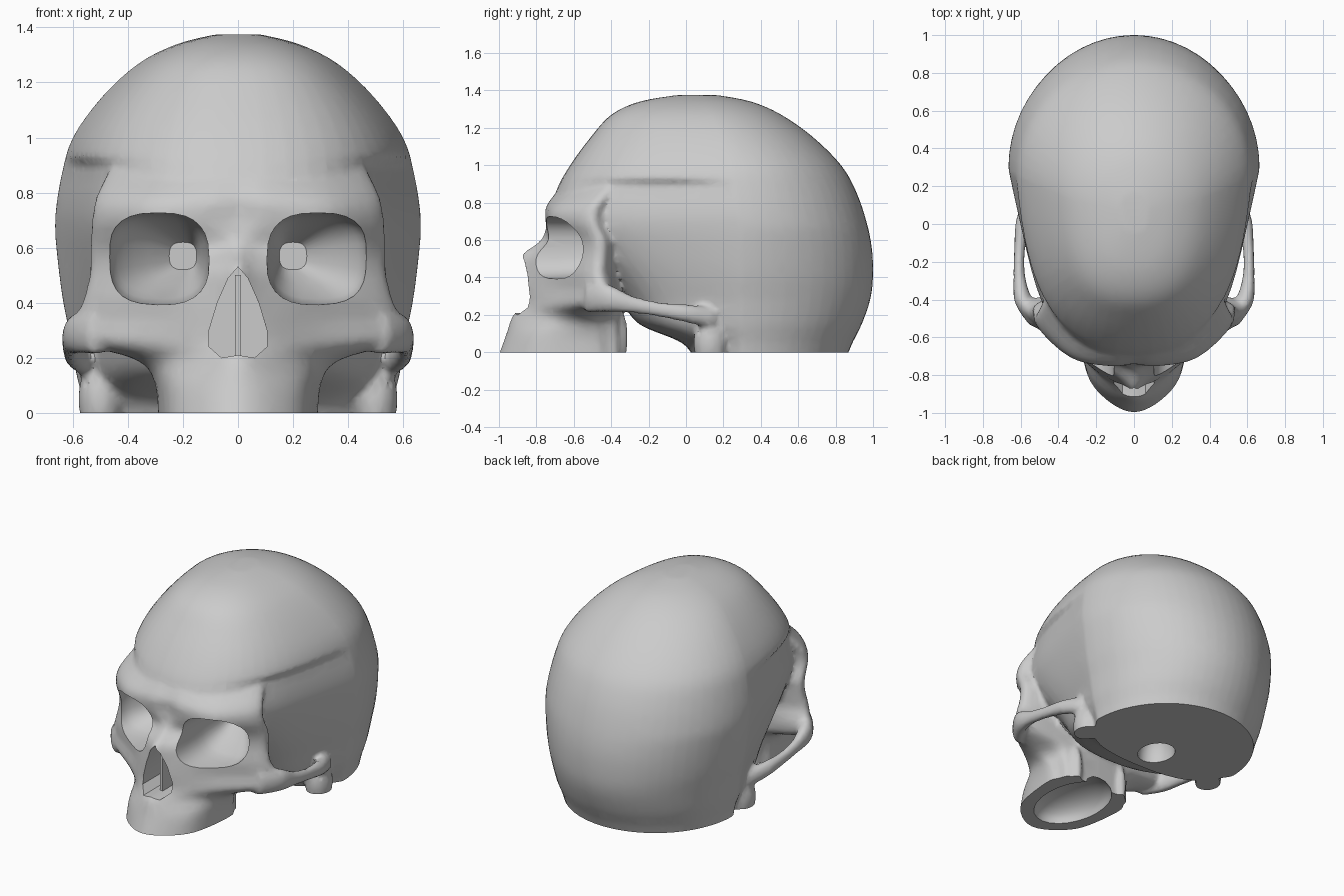
import bpy
import bmesh
from math import sin, cos, pi, copysign, radians
from mathutils import Matrix, Vector

cube = bpy.data.objects.get("Cube")
if cube:
    bpy.data.objects.remove(cube, do_unlink=True)


def curve(rows, steps, closed=False):
    """Smooth interpolation through rows of numbers."""
    n = len(rows)
    pick = (lambda i: rows[i % n]) if closed else (lambda i: rows[min(max(i, 0), n - 1)])
    out = []
    for i in range(n if closed else n - 1):
        a, b, c, d = (pick(i + k) for k in (-1, 0, 1, 2))
        for s in range(steps):
            t = s / steps
            out.append([q + t / 2 * (r - p + t * (2*p - 5*q + 4*r - w + t * (3*(q - r) + w - p)))
                        for p, q, r, w in zip(a, b, c, d)])
    if not closed:
        out.append(list(rows[-1]))
    return out


def make_object(name, bm):
    bmesh.ops.recalc_face_normals(bm, faces=bm.faces[:])
    mesh = bpy.data.meshes.new(name)
    bm.to_mesh(mesh)
    bm.free()
    ob = bpy.data.objects.new(name, mesh)
    bpy.context.collection.objects.link(ob)
    return ob


def loft(name, rings):
    bm = bmesh.new()
    loops = [[bm.verts.new(p) for p in ring] for ring in rings]
    for a, b in zip(loops, loops[1:]):
        for i in range(len(a)):
            j = (i + 1) % len(a)
            bm.faces.new((a[i], a[j], b[j], b[i]))
    bm.faces.new(loops[0])
    bm.faces.new(loops[-1])
    return make_object(name, bm)


def ellipsoid(name, centre, radii):
    bm = bmesh.new()
    place = Matrix.Translation(centre) @ Matrix.Diagonal((*radii, 1))
    bmesh.ops.create_uvsphere(bm, u_segments=24, v_segments=14, radius=1, matrix=place)
    return make_object(name, bm)


def box(name, low, high):
    low, high = Vector(low), Vector(high)
    bm = bmesh.new()
    place = Matrix.Translation((low + high) / 2) @ Matrix.Diagonal((*(high - low), 1))
    bmesh.ops.create_cube(bm, size=1, matrix=place)
    return make_object(name, bm)


def tube(name, rows, side, power=2):
    """Loft of upright superellipses; rows hold x, y, z, half width, half height."""
    def ring(x, y, z, rx, rz):
        pts = []
        for k in range(28):
            c, s = cos(k * pi / 14), sin(k * pi / 14)
            dx = rx * copysign(abs(c) ** (2 / power), c)
            dz = rz * copysign(abs(s) ** (2 / power), s)
            pts.append((side * (x + dx), y, z + dz))
        return pts
    return loft(name, [ring(*r) for r in curve(rows, 4)])


# Braincase: height, front, back, half width
case_rows = [
    (-.05, .05, .85, .55), (.05, -.02, .89, .565), (.15, -.25, .94, .59),
    (.28, -.35, .985, .61), (.4, -.45, 1.0, .635), (.55, -.6, .995, .655),
    (.7, -.72, .965, .665), (.86, -.695, .91, .642), (1.0, -.62, .83, .6),
    (1.15, -.51, .68, .492), (1.27, -.4, .51, .36), (1.34, -.25, .35, .22),
    (1.375, -.05, .17, .08)]


def case_ring(z, front, back, width):
    mid = min(front + .6 * (back - front), .3)
    pinch = .1 if z < .9 else .04
    ring = []
    for k in range(56):
        c, s = cos(k * pi / 28), sin(k * pi / 28)
        u = abs(c)
        if c > 0:
            x, y = abs(s), mid + u * (back - mid)
        else:
            x = max(1 - u ** 2.6, 0) ** .4545 * (1 - pinch * sin(pi * u))
            y = mid + u * (front - mid)
        ring.append((copysign(x * width, s), y, z))
    return ring


parts = [loft("braincase", [case_ring(*r) for r in curve(case_rows, 4)])]

# Face: height, midline y, then x, y beside the nose, on the cheek and at the outer edge
face_rows = [
    (-.05, -1.015, .14, -.95, .25, -.8, .29, -.5),
    (.1, -.96, .14, -.9, .25, -.77, .3, -.52),
    (.19, -.93, .12, -.86, .25, -.72, .36, -.54),
    (.26, -.87, .12, -.83, .33, -.68, .57, -.5),
    (.34, -.87, .11, -.83, .32, -.67, .57, -.49),
    (.42, -.89, .09, -.83, .32, -.67, .54, -.51),
    (.52, -.88, .07, -.82, .3, -.67, .52, -.5),
    (.6, -.775, .08, -.74, .3, -.68, .52, -.5),
    (.7, -.74, .12, -.75, .33, -.71, .515, -.54),
    (.79, -.735, .12, -.74, .33, -.68, .5, -.52),
    (.92, -.64, .12, -.62, .3, -.52, .44, -.4)]


def face_ring(z, nose, x1, y1, x2, y2, x3, y3):
    half = [(x1, y1), (x2, y2), (x3, y3), (x3 - .03, y3 + .09), (.2, -.35)]
    outline = [(0, nose)] + half + [(-x, y) for x, y in reversed(half)]
    return [(x, y, z) for x, y in curve(outline, 4, closed=True)]


parts.append(loft("face", [face_ring(*r) for r in curve(face_rows, 4)]))

# Paired bones and paired cutters
arch_rows = [
    (.5, -.54, .29, .05, .08), (.58, -.42, .29, .05, .075), (.607, -.28, .255, .032, .045),
    (.605, -.12, .225, .03, .04), (.585, .02, .205, .04, .05), (.53, .15, .18, .05, .06)]
socket_rows = [
    (.29, -1, .56, .19, .17), (.292, -.6, .56, .182, .163),
    (.27, -.45, .57, .145, .13), (.2, -.28, .57, .05, .05)]
cutters = []
for label, side in (("left", 1), ("right", -1)):
    parts.append(tube(label + "_cheek_arch", arch_rows, side))
    parts.append(ellipsoid(label + "_mastoid", (side * .5, .13, .05), (.08, .09, .15)))
    parts.append(ellipsoid(label + "_palate_wing", (side * .18, -.36, .08), (.035, .05, .16)))
    cutters.append(tube(label + "_eye_socket", socket_rows, side, 2.7))
    cutters.append(ellipsoid(label + "_ear_canal", (side * .61, .06, .11), (.07, .035, .04)))

# Nose opening, palate hollow, spinal opening and flat base
half_pear = [(.035, .49), (.075, .4), (.105, .3), (.105, .24), (.06, .2)]
pear = [(0, .53)] + half_pear + [(0, .21)] + [(-x, z) for x, z in reversed(half_pear)]
cutters.append(loft("nose_opening", [[(x, y, z) for x, z in pear] for y in (-1.1, -.56)]))
cutters.append(ellipsoid("palate_hollow", (0, -.6, 0), (.2, .3, .13)))
cutters.append(ellipsoid("spinal_opening", (0, .22, 0), (.11, .13, .2)))
cutters.append(box("base_cut", (-2, -2, -1), (2, 2, 0)))

# Fuse the bones into one surface and carve the openings
bpy.ops.object.select_all(action='DESELECT')
for ob in parts:
    ob.select_set(True)
skull = parts[0]
bpy.context.view_layer.objects.active = skull
bpy.ops.object.join()
skull.name = skull.data.name = "skull"
fuse = skull.modifiers.new("fuse", 'REMESH')
fuse.mode = 'VOXEL'
fuse.voxel_size = .016
soften = skull.modifiers.new("soften", 'SMOOTH')
soften.factor, soften.iterations = .5, 4
for ob in cutters:
    ob.hide_render = True
    cut = skull.modifiers.new(ob.name, 'BOOLEAN')
    cut.operation, cut.solver, cut.object = 'DIFFERENCE', 'EXACT', ob
thin = skull.modifiers.new("simplify", 'DECIMATE')
thin.ratio = .2
graph = bpy.context.evaluated_depsgraph_get()
carved = bpy.data.meshes.new_from_object(skull.evaluated_get(graph))
skull.modifiers.clear()
skull.data = carved
carved.name = "skull"
for ob in cutters:
    bpy.data.objects.remove(ob, do_unlink=True)

septum = box("nasal_septum", (-.01, -.8, .19), (.01, -.54, .5))

# Bone colour and shading
bone = bpy.data.materials.new("bone_grey")
bone.use_nodes = True
grey = (.6, .6, .6, 1)
bone.diffuse_color = grey
bone.node_tree.nodes["Principled BSDF"].inputs["Base Color"].default_value = grey
for ob in (skull, septum):
    ob.data.materials.clear()
    ob.data.materials.append(bone)
    ob.select_set(True)
bpy.context.view_layer.objects.active = skull
bpy.ops.object.shade_smooth_by_angle(angle=radians(38))
